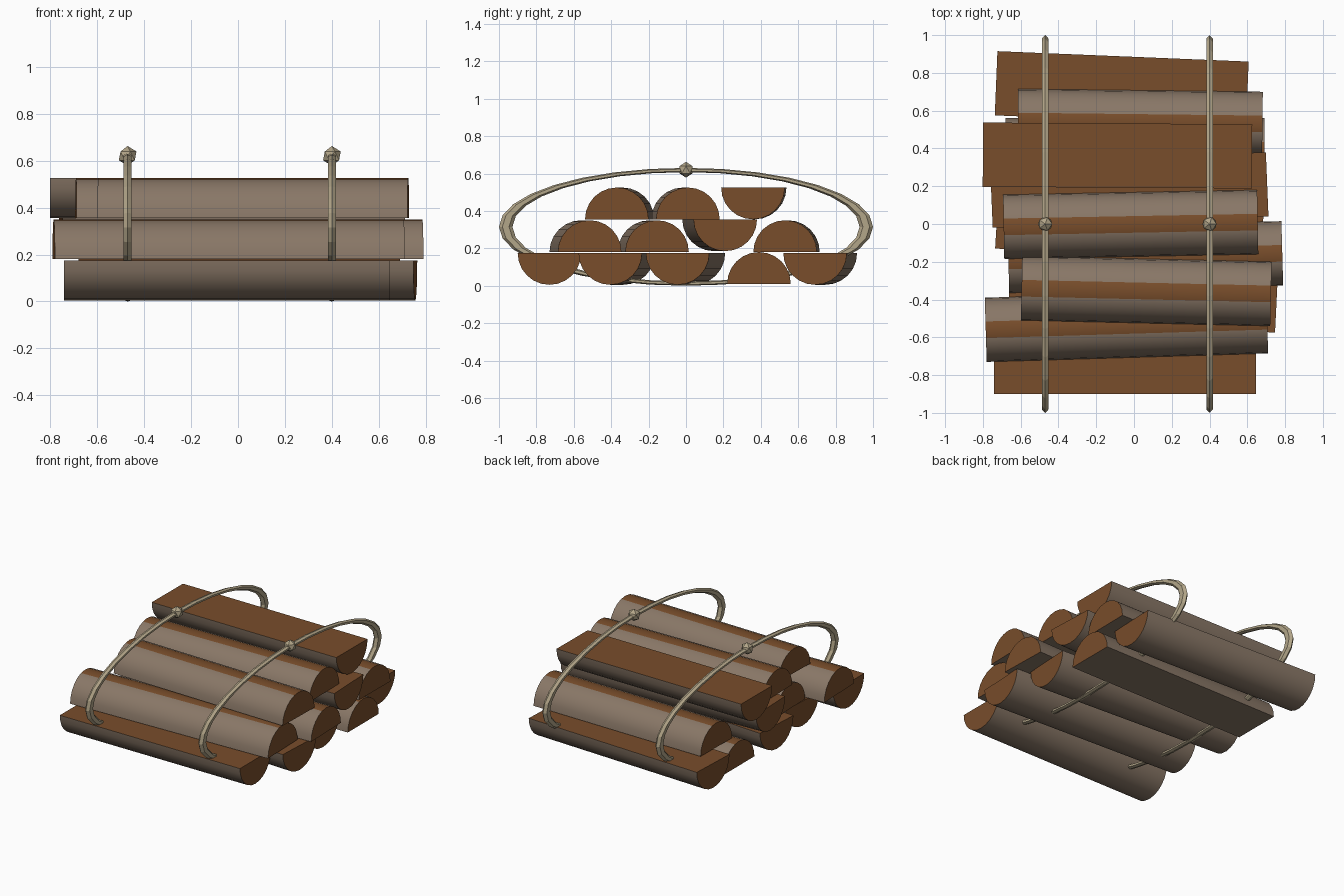
import bpy
import bmesh
from math import pi, sin, cos, radians
from mathutils import Vector, Matrix

cube = bpy.data.objects.get("Cube")
if cube:
    bpy.data.objects.remove(cube, do_unlink=True)


def material(name, rgb):
    m = bpy.data.materials.new(name)
    m.use_nodes = True
    m.diffuse_color = (*rgb, 1)
    m.node_tree.nodes["Principled BSDF"].inputs["Base Color"].default_value = (*rgb, 1)
    return m


BARK = material("grey_brown_bark", (0.25, 0.185, 0.135))
WOOD = material("cut_wood", (0.19, 0.075, 0.024))
ROPE = material("straw_rope", (0.45, 0.38, 0.25))
RADIUS = 0.17
SIDES = 12


def finish(name, bm, materials):
    mesh = bpy.data.meshes.new(name)
    bm.normal_update()
    bm.to_mesh(mesh)
    bm.free()
    for m in materials:
        mesh.materials.append(m)
    obj = bpy.data.objects.new(name, mesh)
    bpy.context.collection.objects.link(obj)
    return obj


def half_log(name, left, right, base, dome_up):
    """Split log between two (x, y) end centres; base is its lowest height."""
    a, b = Vector((*left, 0)), Vector((*right, 0))
    axis = (b - a).normalized()
    side = Vector((-axis.y, axis.x, 0))
    flat_z = base if dome_up else base + RADIUS
    sign = 1 if dome_up else -1
    bm = bmesh.new()
    rim = []
    for i in range(SIDES + 1):
        t = pi * i / SIDES
        p = a + side * RADIUS * cos(t)
        p.z = flat_z + sign * RADIUS * sin(t)
        rim.append(bm.verts.new(p))
    cap = bm.faces.new(rim)
    new = bmesh.ops.extrude_face_region(bm, geom=[cap], use_keep_orig=True)
    moved = [v for v in new["geom"] if isinstance(v, bmesh.types.BMVert)]
    bmesh.ops.translate(bm, verts=moved, vec=b - a)
    bmesh.ops.recalc_face_normals(bm, faces=bm.faces)
    bm.normal_update()
    # bare wood on the sawn ends and on whatever faces straight up
    for f in bm.faces:
        f.smooth = True
        f.material_index = int(abs(f.normal.x) > 0.7 or f.normal.z > 0.95)
    for e in bm.edges:
        e.smooth = e.calc_face_angle(0) < radians(40)
    finish(name, bm, [BARK, WOOD])


# Split logs: left-end centre, right-end centre, base height, dome up
bottom_layer = [
    ((-0.74, -0.73), (0.645, -0.73), 0.005, False),
    ((-0.66, -0.335), (0.755, -0.405), 0.005, False),
    ((-0.725, 0.04), (0.68, -0.045), 0.005, False),
    ((-0.68, 0.39), (0.69, 0.39), 0.01, True),
    ((-0.73, 0.745), (0.60, 0.69), 0.005, False),
]
middle_layer = [
    ((-0.785, -0.56), (0.705, -0.515), 0.18, True),
    ((-0.665, -0.195), (0.785, -0.155), 0.18, True),
    ((-0.755, 0.15), (0.705, 0.21), 0.185, False),
    ((-0.615, 0.545), (0.68, 0.53), 0.18, True),
]
top_layer = [
    ((-0.595, -0.34), (0.725, -0.37), 0.355, True),
    ((-0.69, -0.015), (0.655, 0.01), 0.355, True),
    ((-0.80, 0.367), (0.625, 0.358), 0.355, False),
]
layers = {"bottom": bottom_layer, "middle": middle_layer, "top": top_layer}
for layer, logs in layers.items():
    for n, spec in enumerate(logs, 1):
        half_log(f"{layer}_log_{n}", *spec)


def rope_loop(name, x):
    """Squashed ring around the stack, thicker at its sides."""
    major, minor, steps, ring = 0.964, 0.036, 32, 6
    bm = bmesh.new()
    rows = []
    for i in range(steps):
        t = 2 * pi * i / steps
        row = []
        for j in range(ring):
            s = 2 * pi * j / ring
            r = major + minor * cos(s)
            row.append(bm.verts.new((x + 0.02 * sin(s), r * cos(t), 0.315 + 0.315 * r * sin(t))))
        rows.append(row)
    for i in range(steps):
        p, q = rows[i], rows[(i + 1) % steps]
        for j in range(ring):
            k = (j + 1) % ring
            bm.faces.new((p[j], q[j], q[k], p[k]))
    bmesh.ops.recalc_face_normals(bm, faces=bm.faces)
    finish(name, bm, [ROPE])


def rope_knot(name, x):
    bm = bmesh.new()
    bmesh.ops.create_icosphere(bm, subdivisions=1, radius=0.042,
                               matrix=Matrix.Translation((x, 0, 0.62)))
    finish(name, bm, [ROPE])


# Ropes and their knots
for label, x in (("right", -0.47), ("left", 0.40)):
    rope_loop(f"{label}_rope", x)
    rope_knot(f"{label}_knot", x)
